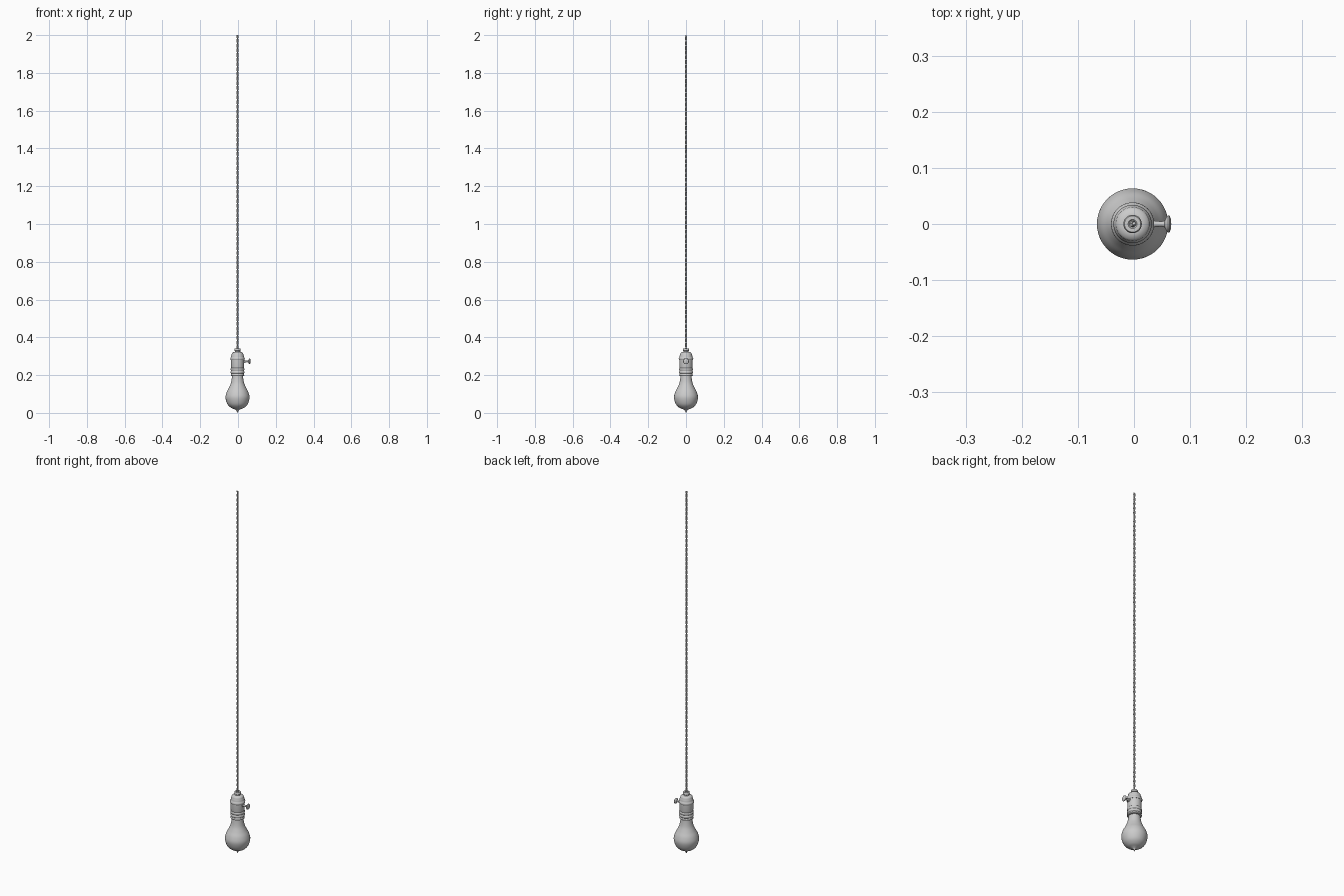
import bpy, bmesh, math
from mathutils import Vector, Matrix

if "Cube" in bpy.data.objects:
    bpy.data.objects.remove(bpy.data.objects["Cube"])

CX = -0.0025  # lamp axis, offset so the switch knob balances the bounds


def smooth(points, steps=5):
    """Catmull-Rom resampling of a (radius, height) profile."""
    p = [Vector(q) for q in points]
    p = [p[0]] + p + [p[-1]]
    out = []
    for i in range(1, len(p) - 2):
        a, b, c, d = p[i - 1:i + 3]
        for k in range(steps):
            t = k / steps
            out.append(0.5 * (2 * b + (c - a) * t + (2 * a - 5 * b + 4 * c - d) * t * t
                              + (3 * b - a - 3 * c + d) * t ** 3))
    out.append(p[-1])
    return [(max(q.x, 0.0), q.y) for q in out]


def lathe(name, profile, matrix, sides=40, angle=35):
    """Revolve a profile around local z."""
    bm = bmesh.new()
    verts = [bm.verts.new((r, 0, z)) for r, z in profile]
    edges = [bm.edges.new(e) for e in zip(verts, verts[1:])]
    bmesh.ops.spin(bm, geom=verts + edges, cent=(0, 0, 0), axis=(0, 0, 1),
                   angle=2 * math.pi, steps=sides, use_duplicate=False)
    bmesh.ops.remove_doubles(bm, verts=bm.verts, dist=0.00005)
    bmesh.ops.recalc_face_normals(bm, faces=bm.faces)
    bm.transform(matrix)
    me = bpy.data.meshes.new(name)
    bm.to_mesh(me)
    bm.free()
    ob = bpy.data.objects.new(name, me)
    bpy.context.collection.objects.link(ob)
    shade(ob, angle)
    return ob


def shade(ob, angle):
    bpy.ops.object.select_all(action='DESELECT')
    ob.select_set(True)
    bpy.context.view_layer.objects.active = ob
    bpy.ops.object.shade_smooth_by_angle(angle=math.radians(angle))


axis = Matrix.Translation((CX, 0, 0))

# Glass bulb with a small sealed tip at the bottom
glass = smooth([(0, 0.0), (0.003, 0.004), (0.006, 0.013), (0.016, 0.019), (0.036, 0.028),
                (0.054, 0.047), (0.0635, 0.08), (0.058, 0.108), (0.046, 0.132),
                (0.036, 0.155), (0.031, 0.178), (0.028, 0.205)])
lathe("glass_bulb", glass + [(0, 0.205)], axis, 48, 60)

# Socket shell with rolled ribs near its mouth
shell = [(0, 0.194), (0.03, 0.194), (0.035, 0.196), (0.036, 0.199), (0.034, 0.203)]
for z in (0.208, 0.224):
    shell += [(0.0335, z), (0.036, z + 0.003), (0.0365, z + 0.007),
              (0.036, z + 0.011), (0.0335, z + 0.014)]
shell += [(0.0345, 0.243), (0.0345, 0.284), (0, 0.284)]
lathe("socket_shell", shell, axis)

# Socket cap: rolled rim, stepped shoulder
cap = [(0, 0.280), (0.036, 0.280), (0.038, 0.283), (0.0385, 0.287), (0.038, 0.291),
       (0.0355, 0.294), (0.034, 0.297), (0.034, 0.302), (0.032, 0.307), (0.0305, 0.311),
       (0.030, 0.315), (0.027, 0.319), (0.021, 0.322), (0.017, 0.323), (0, 0.323)]
lathe("socket_cap", cap, axis)

# Cord bushing with an open hole
bushing = [(0.006, 0.320), (0.0145, 0.320), (0.0145, 0.327), (0.0165, 0.329), (0.0165, 0.338),
           (0.0145, 0.341), (0.008, 0.341), (0.006, 0.339), (0.006, 0.320)]
lathe("cord_bushing", bushing, axis, 32)

# Turn switch on the right side, lathed along x
knob_axis = Matrix.Translation((CX, 0, 0.273)) @ Matrix.Rotation(math.pi / 2, 4, 'Y')
knob = [(0, 0.030), (0.009, 0.030), (0.009, 0.037), (0.006, 0.038), (0.0052, 0.043),
        (0.0046, 0.052), (0.006, 0.057), (0.010, 0.059), (0.014, 0.061), (0.0155, 0.0635),
        (0.0145, 0.066), (0.010, 0.068), (0, 0.069)]
lathe("switch_knob", knob, knob_axis, 24)

# Twisted two-strand cord
BOTTOM, TOP, PITCH, STEPS = 0.322, 2.0, 0.05, 12
count = round((TOP - BOTTOM) / PITCH * STEPS)
for s in range(2):
    cu = bpy.data.curves.new("cord_strand", 'CURVE')
    cu.dimensions = '3D'
    cu.bevel_depth = 0.003
    cu.bevel_resolution = 2
    cu.use_fill_caps = True
    sp = cu.splines.new('POLY')
    sp.points.add(count)
    for i, pt in enumerate(sp.points):
        a = 2 * math.pi * i / STEPS + s * math.pi
        z = BOTTOM + (TOP - 0.001 - BOTTOM) * i / count
        pt.co = (CX + 0.0028 * math.cos(a), 0.0028 * math.sin(a), z, 1)
    ob = bpy.data.objects.new(f"cord_strand_{s + 1}", cu)
    bpy.context.collection.objects.link(ob)
    bpy.ops.object.select_all(action='DESELECT')
    ob.select_set(True)
    bpy.context.view_layer.objects.active = ob
    bpy.ops.object.convert(target='MESH')
    shade(bpy.context.object, 50)
